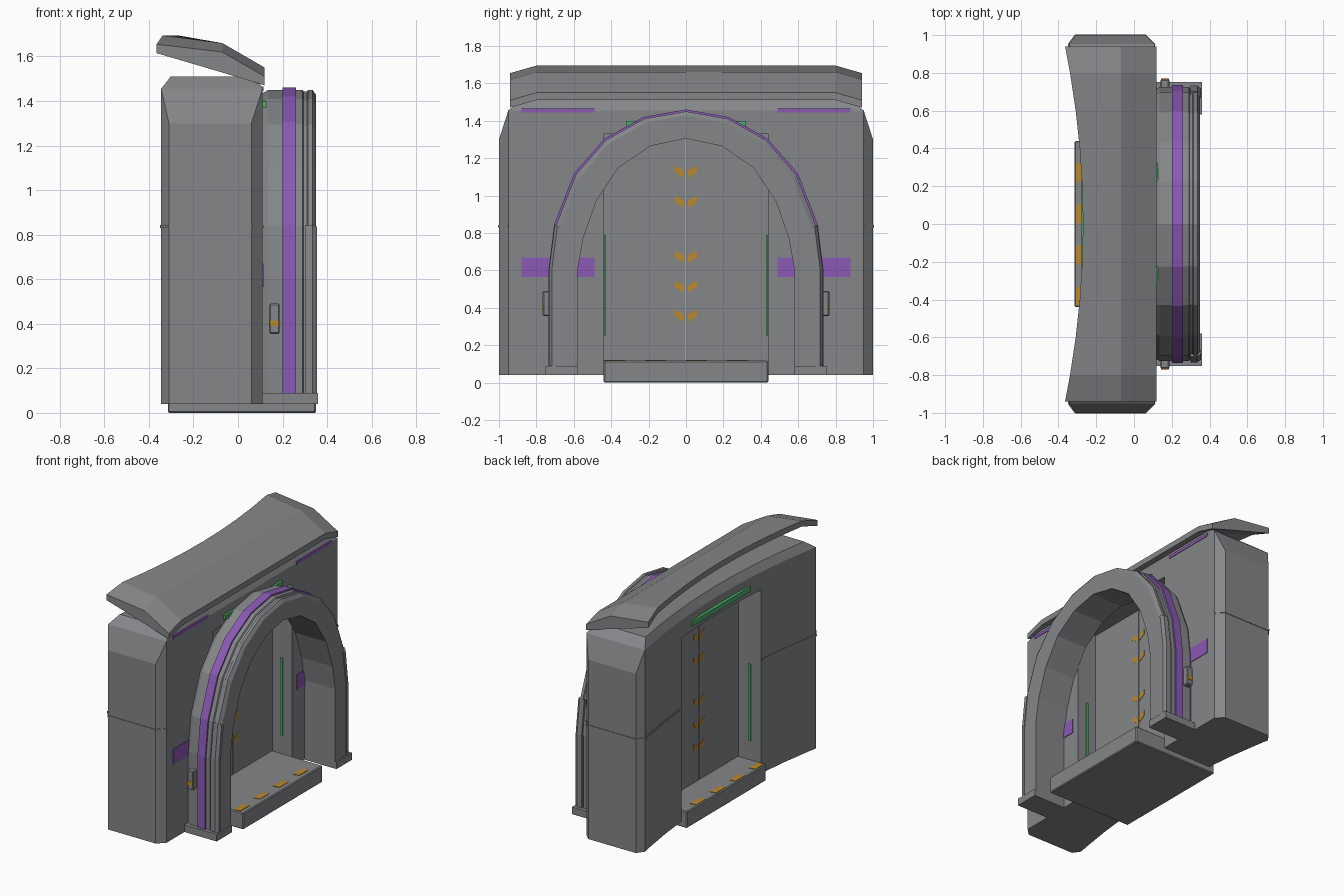
import bpy, bmesh

cube = bpy.data.objects.get("Cube")
if cube:
    bpy.data.objects.remove(cube, do_unlink=True)


def material(name, rgb):
    m = bpy.data.materials.new(name)
    m.use_nodes = True
    m.diffuse_color = (*rgb, 1)
    m.node_tree.nodes["Principled BSDF"].inputs["Base Color"].default_value = (*rgb, 1)
    return m


GRAY = material("steel gray", (0.235, 0.24, 0.25))
PURPLE = material("purple", (0.26, 0.10, 0.46))
ORANGE = material("amber", (0.50, 0.25, 0.025))
GREEN = material("light green", (0.07, 0.42, 0.14))


def loft(name, rings, mat):
    """Skin equal-length rings of points and cap both ends."""
    bm = bmesh.new()
    rows = [[bm.verts.new(p) for p in ring] for ring in rings]
    n = len(rows[0])
    for a, b in zip(rows, rows[1:]):
        for i in range(n):
            j = (i + 1) % n
            bm.faces.new((a[i], a[j], b[j], b[i]))
    bm.faces.new(rows[0])
    bm.faces.new(rows[-1])
    bmesh.ops.remove_doubles(bm, verts=bm.verts, dist=0.0005)
    bmesh.ops.recalc_face_normals(bm, faces=bm.faces)
    mesh = bpy.data.meshes.new(name)
    bm.to_mesh(mesh)
    bm.free()
    mesh.materials.append(mat)
    ob = bpy.data.objects.new(name, mesh)
    bpy.context.collection.objects.link(ob)
    return ob


def box(name, x, y, z, mat, bevel=0):
    ring = [(x[0], y[0]), (x[1], y[0]), (x[1], y[1]), (x[0], y[1])]
    ob = loft(name, [[(*p, h) for p in ring] for h in z], mat)
    if bevel:
        mod = ob.modifiers.new("bevel", 'BEVEL')
        mod.width = bevel
        mod.segments = 1
    return ob


def pair(name, x, y, z, mat, bevel=0):
    """A box and its copy mirrored across y = 0."""
    for s, side in ((1, "back"), (-1, "front")):
        box(f"{name}_{side}", x, (s * y[0], s * y[1]), z, mat, bevel)


# Wall: curved rear face, chamfered ends and top
def rear(y):
    return -0.255 - 0.09 * (y / 0.95) ** 2


def wall_ring(y):
    if abs(y) > 0.99:
        b, f, top, cx, cz = -0.31, 0.06, 1.30, 0, 0
    elif abs(y) > 0.94:
        b, f, top, cx, cz = rear(y), 0.11, 1.455, 0, 0
    else:
        b, f, top, cx, cz = rear(y), 0.11, 1.51, 0.03, 0.055
    return [(b, y, 0.04), (b, y, top - cz), (b + cx, y, top),
            (f - cx, y, top), (f, y, top - cz), (f, y, 0.04)]


steps = [0, 0.2, 0.44, 0.66, 0.88, 0.95, 1]
ys = [-y for y in reversed(steps[1:])] + steps
wall = loft("wall", [wall_ring(y) for y in ys], GRAY)

# Doorway cut through the wall
cutter = box("doorway_cutter", (-0.6, 0.4), (-0.44, 0.44), (-0.1, 1.33), GRAY)
cutter.hide_render = True
cut = wall.modifiers.new("doorway", 'BOOLEAN')
cut.object = cutter
cut.solver = 'EXACT'
bpy.context.view_layer.objects.active = wall
bpy.ops.object.modifier_apply(modifier=cut.name)
bpy.data.objects.remove(cutter, do_unlink=True)

# Thin seam around each wall end
for s, side in ((1, "back"), (-1, "front")):
    outline = [(rear(y) - 0.005, y) for y in (0.45, 0.66, 0.88, 0.952)]
    outline += [(-0.312, 1.004), (0.062, 1.004), (0.114, 0.952), (0.1, 0.94), (0.1, 0.45)]
    loft(f"wall_seam_{side}", [[(x, s * y, z) for x, y in outline]
                               for z in (0.83, 0.843)], GRAY)


# Canopy: bent sloping roof with a hollowed rear edge and dropped ends
def canopy_ring(y):
    d = 0.04 if abs(y) > 0.9 else 0
    b = -0.27 - 0.095 * (y / 0.94) ** 2
    return [(b, y, 1.695 - d), (-0.07, y, 1.66 - d), (0.12, y, 1.55 - d),
            (0.12, y, 1.51 - d), (-0.06, y, 1.565 - d), (b, y, 1.655 - d)]


steps = [0, 0.2, 0.4, 0.6, 0.8, 0.94]
loft("canopy", [canopy_ring(y) for y in
                [-y for y in reversed(steps[1:])] + steps], GRAY)

# Arch: stations hold an outer and an inner point
outer = [(0.725, 0.09), (0.725, 0.6), (0.695, 0.84), (0.59, 1.11),
         (0.43, 1.295), (0.225, 1.41), (0, 1.45)]
inner = [(0.58, 0.09), (0.58, 0.6), (0.55, 0.77), (0.48, 0.97),
         (0.36, 1.15), (0.19, 1.265), (0, 1.305)]
half = list(zip(outer, inner))
full = half + [((-o[0], o[1]), (-i[0], i[1])) for o, i in reversed(half[:-1])]


def sweep(name, stations, section, mat):
    """Section points are (x, t), with t = 0 inside and t = 1 outside."""
    loft(name, [[(x, i[0] + (o[0] - i[0]) * t, i[1] + (o[1] - i[1]) * t)
                 for x, t in section] for o, i in stations], mat)


sweep("arch", full, [(0.11, 0), (0.11, 0.9), (0.135, 1), (0.29, 1), (0.295, 0.95),
                     (0.31, 0.95), (0.315, 1), (0.335, 1), (0.35, 0.85), (0.35, 0)], GRAY)
sweep("arch_band", full, [(0.2, 0.9), (0.2, 1.07), (0.26, 1.07), (0.26, 0.9)], PURPLE)
trim = [(0.3, 0.8), (0.3, 1.05), (0.335, 1.05), (0.355, 0.95), (0.355, 0.8)]
sweep("leg_trim_back", full[:3], trim, GRAY)
sweep("leg_trim_front", full[-3:], trim, GRAY)
pair("arch_foot", (0.11, 0.36), (0.58, 0.752), (0.04, 0.09), GRAY)

# Control boxes on the arch legs
pair("control_box", (0.14, 0.187), (0.72, 0.766), (0.355, 0.49), GRAY, 0.006)
pair("control_box_light", (0.143, 0.184), (0.76, 0.769), (0.39, 0.415), ORANGE)

# Threshold and sliding doors
box("threshold", (-0.315, 0.35), (-0.44, 0.44), (0, 0.117), GRAY, 0.006)
pair("door_panel", (-0.10, -0.04), (0.002, 0.44), (0.1, 1.335), GRAY)

# Chevrons on both door faces
for x, face in ((-0.1, "rear"), (-0.04, "outer")):
    for k, z in enumerate((0.355, 0.51, 0.67, 0.965, 1.125)):
        for s, side in ((1, "back"), (-1, "front")):
            shape = [(0.01, -0.03), (0.06, 0), (0.06, 0.035), (0.01, 0.01)]
            loft(f"chevron_{face}_{side}_{k}",
                 [[(x + e, s * y, z + h) for y, h in shape]
                  for e in (-0.003, 0.003)], ORANGE)

# Hazard marks on the threshold
for x, face in ((-0.285, "rear"), (0.295, "outer")):
    for k in range(4):
        y = -0.38 + 0.218 * k
        shape = [(-0.022, -0.055), (0.022, -0.045), (0.022, 0.055), (-0.022, 0.045)]
        loft(f"threshold_mark_{face}_{k}",
             [[(x + a, y + b, h) for a, b in shape] for h in (0.115, 0.12)], ORANGE)

# Wall plates and lights
pair("wall_panel", (0.108, 0.114), (0.49, 0.88), (0.565, 0.67), PURPLE)
pair("wall_stripe", (0.1, 0.114), (0.49, 0.88), (1.445, 1.465), PURPLE)
pair("jamb_light_outer", (0.025, 0.045), (0.435, 0.443), (0.25, 0.79), GREEN)
pair("jamb_light_rear", (-0.2, -0.18), (0.435, 0.443), (0.25, 0.79), GREEN)
for ob in [o for o in bpy.data.objects if o.name.startswith("jamb_light")]:
    for v in ob.data.vertices:
        v.co.y -= 0.006 if v.co.y > 0 else -0.006
box("door_light_outer", (0.1, 0.127), (-0.32, 0.32), (1.37, 1.4), GREEN)
box("door_light_rear", (-0.278, -0.24), (-0.32, 0.32), (1.365, 1.4), GREEN)
